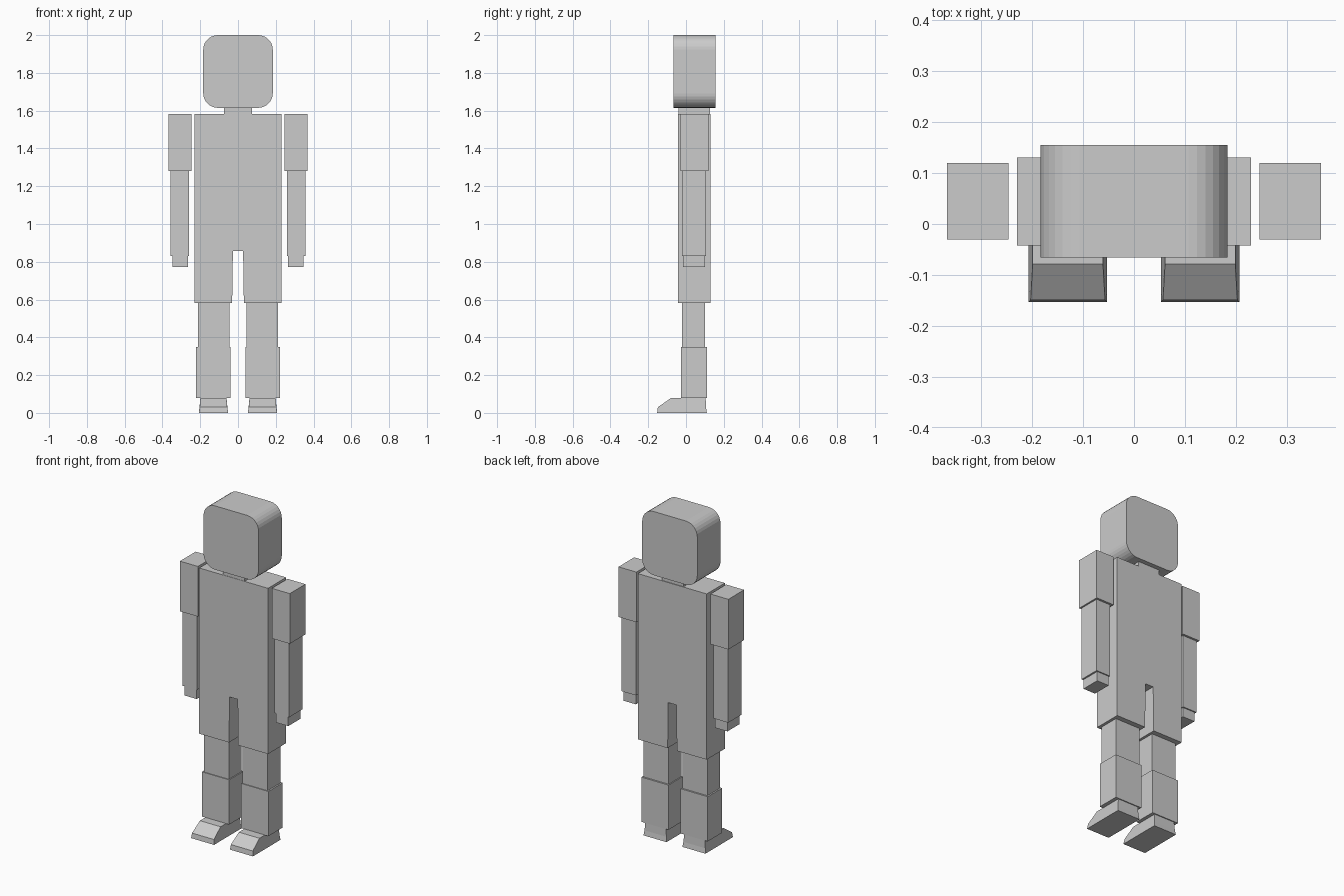
import bpy, bmesh
from mathutils import Vector

cube = bpy.data.objects.get("Cube")
if cube:
    bpy.data.objects.remove(cube, do_unlink=True)

grey = bpy.data.materials.new("plain grey")
grey.use_nodes = True
COLOUR = (0.6, 0.6, 0.6, 1)
grey.diffuse_color = COLOUR
grey.node_tree.nodes["Principled BSDF"].inputs["Base Color"].default_value = COLOUR


def add_object(name, bm):
    bmesh.ops.recalc_face_normals(bm, faces=bm.faces)
    mesh = bpy.data.meshes.new(name)
    bm.to_mesh(mesh)
    bm.free()
    mesh.materials.append(grey)
    obj = bpy.data.objects.new(name, mesh)
    bpy.context.collection.objects.link(obj)
    return obj


def prism(outline, direction):
    """Extrude a closed outline along a direction."""
    bm = bmesh.new()
    face = bm.faces.new([bm.verts.new(p) for p in outline])
    ext = bmesh.ops.extrude_face_region(bm, geom=[face], use_keep_orig=True)
    moved = [v for v in ext["geom"] if isinstance(v, bmesh.types.BMVert)]
    bmesh.ops.translate(bm, verts=moved, vec=Vector(direction))
    return bm


def block(name, x, y, z):
    outline = [(x[0], y[0], z[0]), (x[1], y[0], z[0]),
               (x[1], y[0], z[1]), (x[0], y[0], z[1])]
    return add_object(name, prism(outline, (0, y[1] - y[0], 0)))


# Head: block with its four front-to-back edges rounded
head = block("head", (-0.184, 0.184), (-0.066, 0.155), (1.615, 2.0))
bm = bmesh.new()
bm.from_mesh(head.data)
long_edges = [e for e in bm.edges
              if abs(e.verts[0].co.y - e.verts[1].co.y) > 0.1]
bmesh.ops.bevel(bm, geom=long_edges, offset=0.077, segments=7,
                profile=0.5, affect='EDGES')
bm.to_mesh(head.data)
bm.free()

block("neck", (-0.073, 0.073), (-0.04, 0.127), (1.58, 1.62))

# Torso and shorts: one outline with a slot between the legs
half = [(0.027, 0.858), (0.031, 0.582), (0.23, 0.582), (0.23, 1.583)]
outline = half + [(-x, z) for x, z in reversed(half)]
add_object("torso", prism([(x, -0.042, z) for x, z in outline], (0, 0.173, 0)))

# Limb blocks: x from inside to outside, y range, z range
limbs = {
    "upper_arm": ((0.247, 0.367), (-0.03, 0.12), (1.28, 1.583)),
    "forearm": ((0.26, 0.357), (-0.021, 0.107), (0.83, 1.28)),
    "hand": ((0.265, 0.347), (-0.016, 0.1), (0.772, 0.83)),
    "upper_leg": ((0.046, 0.213), (-0.022, 0.1), (0.348, 0.582)),
    "lower_leg": ((0.04, 0.222), (-0.027, 0.11), (0.078, 0.348)),
}
# Foot side outline (y, z) with a sloping toe
foot_side = [(0.11, 0), (-0.153, 0), (-0.149, 0.03), (-0.079, 0.079),
             (0.104, 0.079), (0.106, 0.03)]
FOOT_X = 0.13

for side, sign in (("left", 1), ("right", -1)):
    for part, (x, y, z) in limbs.items():
        block(f"{side}_{part}", sorted(sign * v for v in x), y, z)

    # Foot: side outline extruded across, narrowing above the sole
    bm = prism([(-0.5, y, z) for y, z in foot_side], (1, 0, 0))
    for v in bm.verts:
        width = 0.154 if v.co.z < 0.01 else 0.146 if v.co.z < 0.05 else 0.138
        v.co.x = sign * FOOT_X + v.co.x * width
    add_object(f"{side}_foot", bm)
